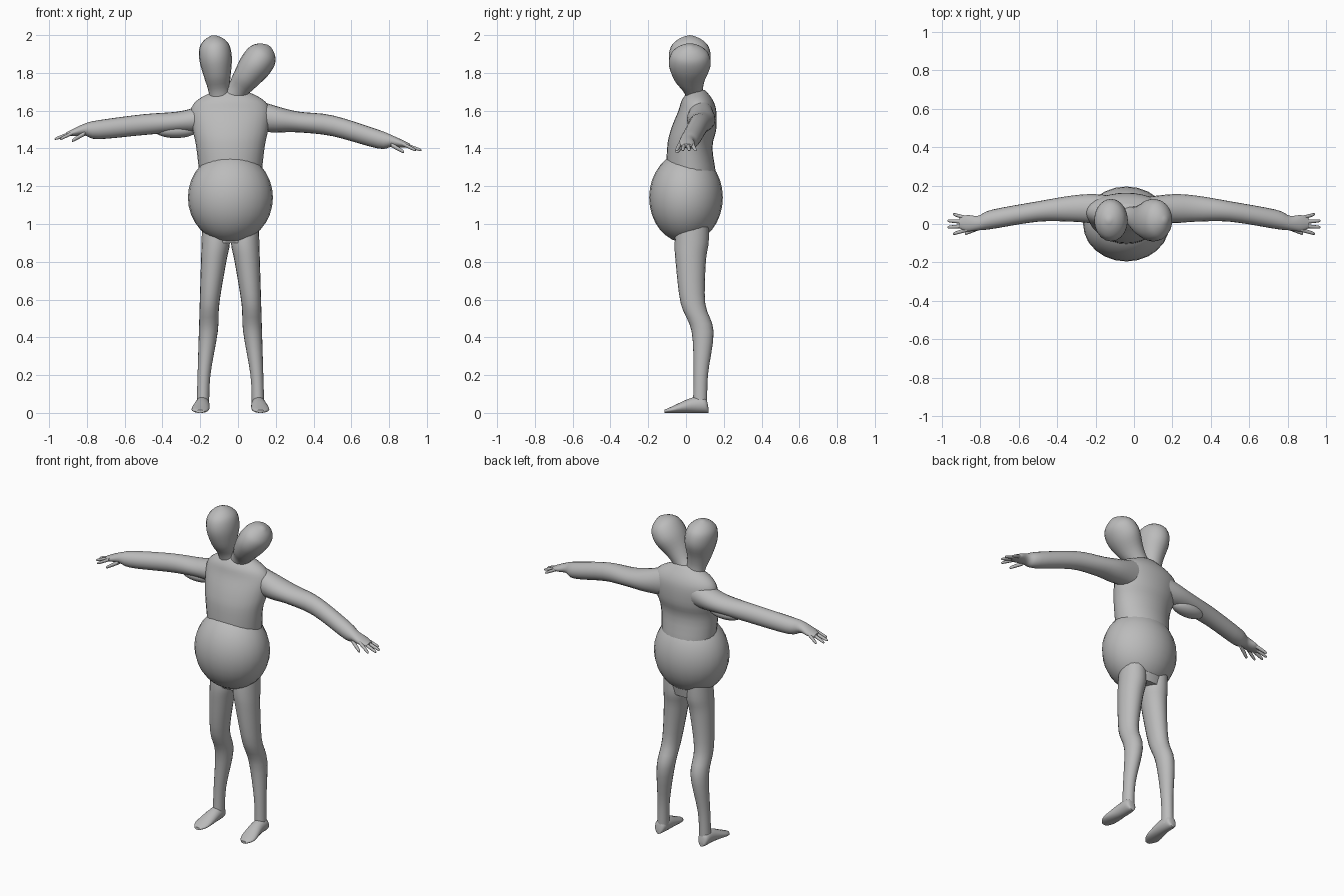
import bpy, bmesh, math
from mathutils import Vector, Matrix

old = bpy.data.objects.get("Cube")
if old:
    bpy.data.objects.remove(old, do_unlink=True)

GREY = (.5, .5, .5, 1)
skin = bpy.data.materials.new("grey skin")
skin.use_nodes = True
skin.diffuse_color = GREY
skin.node_tree.nodes["Principled BSDF"].inputs["Base Color"].default_value = GREY

body_centre = Matrix.Translation((-.04, 0, 0))


def finish(name, bm, matrix):
    """Turn the mesh under construction into a smooth grey object."""
    bm.transform(matrix)
    bmesh.ops.recalc_face_normals(bm, faces=bm.faces)
    mesh = bpy.data.meshes.new(name)
    bm.to_mesh(mesh)
    bm.free()
    mesh.materials.append(skin)
    part = bpy.data.objects.new(name, mesh)
    bpy.context.collection.objects.link(part)
    bpy.ops.object.select_all(action="DESELECT")
    part.select_set(True)
    bpy.context.view_layer.objects.active = part
    bpy.ops.object.shade_smooth_by_angle(angle=math.radians(60))


def ellipsoid(name, centre, radii, matrix=Matrix()):
    bm = bmesh.new()
    bmesh.ops.create_uvsphere(bm, u_segments=24, v_segments=16, radius=1)
    place = Matrix.Translation(centre) @ Matrix.Diagonal((*radii, 1))
    finish(name, bm, matrix @ place)


def smooth_sections(sections, steps=4):
    """Interpolate the sections along a Catmull-Rom curve."""
    points = [Vector(section) for section in sections]
    padded = [points[0], *points, points[-1]]
    for before, start, end, after in zip(padded, padded[1:], padded[2:], padded[3:]):
        for step in range(steps):
            t = step / steps
            into, out = (end - before) / 2, (after - start) / 2
            gap = end - start
            yield start + into * t + (gap * 3 - into * 2 - out) * t**2 + (into + out - gap * 2) * t**3
    yield points[-1]


def loft(name, axis, sections, matrix=Matrix(), sides=20):
    """Skin oval sections: position, centre and half-size one way, then the other."""
    bm = bmesh.new()
    loops = []
    for along, across, half_across, up, half_up in smooth_sections(sections):
        loop = []
        for side in range(sides):
            angle = math.tau * side / sides
            a = across + half_across * math.cos(angle)
            b = up + half_up * math.sin(angle)
            position = {"x": (along, a, b), "y": (a, along, b), "z": (a, b, along)}[axis]
            loop.append(bm.verts.new(position))
        loops.append(loop)
    for low, high in zip(loops, loops[1:]):
        for side in range(sides):
            after = (side + 1) % sides
            bm.faces.new((low[side], low[after], high[after], high[side]))
    bm.faces.new(loops[0])
    bm.faces.new(loops[-1])
    finish(name, bm, matrix)


# Torso: height, half-width, depth centre, half-depth
torso = [(.9, .14, .03, .08), (1.2, .16, .03, .13), (1.4, .18, .02, .12),
         (1.5, .2, .04, .12), (1.6, .21, .06, .1), (1.66, .17, .06, .08), (1.71, .07, .06, .04)]
loft("torso", "z", [(z, 0, w, y, d) for z, w, y, d in torso], body_centre, sides=28)

# Wide round hips
ellipsoid("hips", (0, 0, 1.14), (.225, .195, .24), body_centre)

# Heads with necks, measured upward from the neck base; one leans outward
head = [(-.1, .06, .04, .05), (0, .055, .02, .05), (.08, .07, 0, .08), (.17, .086, 0, .11),
        (.24, .08, 0, .1), (.28, .05, 0, .06), (.3, .01, 0, .01)]
for label, x, lean in (("right", -.1, -6), ("left", -.01, 36)):
    tilt = Matrix.Translation((x, .02, 1.7)) @ Matrix.Rotation(math.radians(lean), 4, "Y")
    loft(f"{label}_head", "z", [(z, 0, w, y, d) for z, w, y, d in head], tilt)

# Arms, hands and thumbs: reach, depth centre, half-depth, height, half-height
arm = [(.06, .08, .06, 1.58, .09), (.2, .08, .075, 1.555, .07), (.32, .08, .068, 1.54, .055),
       (.5, .065, .053, 1.52, .055), (.74, .024, .05, 1.45, .05), (.81, .005, .038, 1.44, .032),
       (.87, .004, .042, 1.425, .02), (.91, .004, .025, 1.415, .01)]


def digit(name, start, end, radius, matrix):
    sections = []
    for along, taper in ((0, 1), (.5, .9), (.9, .7), (1, .2)):
        x, y, z = Vector(start).lerp(Vector(end), along)
        size = radius * taper
        sections.append((x, y, size, z, size))
    loft(name, "x", sections, matrix, sides=10)


for label, side, lift in (("left", 1, 0), ("right", -1, .06)):
    flip = Matrix.Diagonal((side, 1, 1, 1))
    raised = [(x, y, d, z + lift * min(max(x * 3 - 1.4, 0), 1), h) for x, y, d, z, h in arm]
    loft(f"{label}_arm", "x", raised, flip)
    hand = Matrix.Translation((0, 0, lift)) @ flip
    for number in range(4):
        spread = number - 1.5
        tip = .975 - .015 * spread**2
        digit(f"{label}_finger_{number + 1}", (.87, .02 * spread, 1.425),
              (tip, .034 * spread, 1.39), .011, hand)
    digit(f"{label}_thumb", (.81, -.02, 1.42), (.88, -.05, 1.38), .013, hand)

# Loose fold under the right upper arm
ellipsoid("arm_fold", (-.33, .08, 1.495), (.11, .05, .04))

# Legs: height, half-width, depth centre, half-depth; the outer edge stays nearly straight
leg = [(1, .07, .035, .085), (.9, .075, .03, .09), (.8, .067, .025, .08), (.58, .052, .037, .065),
       (.43, .05, .088, .058), (.2, .034, .078, .038), (.03, .033, .074, .038)]
# Feet, heel to toe: depth, centre, half-width, height of the top
foot = [(.118, .15, .015, .03), (.1, .15, .033, .08), (.03, .15, .04, .08),
        (-.07, .16, .046, .036), (-.115, .16, .02, .016)]
for label, side in (("left", 1), ("right", -1)):
    place = body_centre @ Matrix.Diagonal((side, 1, 1, 1))
    loft(f"{label}_leg", "z", [(z, .18 - .03 * z - w, w, y, d) for z, w, y, d in leg], place)
    loft(f"{label}_foot", "y", [(y, x, w, top / 2, top / 2) for y, x, w, top in foot], place)
